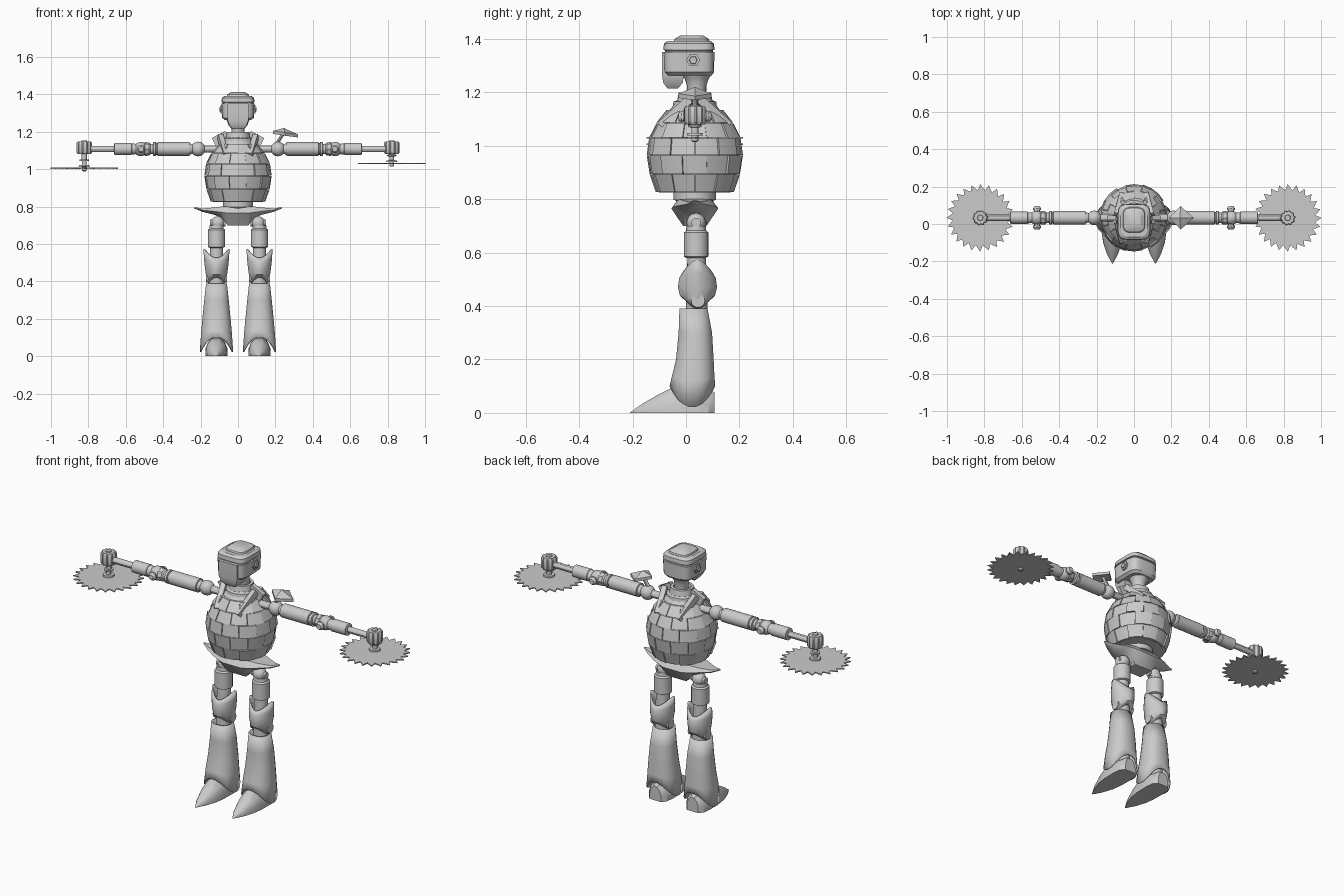
import bpy, bmesh, math
from mathutils import Vector

if "Cube" in bpy.data.objects:
    bpy.data.objects.remove(bpy.data.objects["Cube"])

Y = 0.033  # depth of the body axis
grey = bpy.data.materials.new("light_grey")
grey.diffuse_color = (0.6, 0.6, 0.6, 1)
grey.use_nodes = True
grey.node_tree.nodes["Principled BSDF"].inputs["Base Color"].default_value = grey.diffuse_color


def make(name, bm):
    bmesh.ops.recalc_face_normals(bm, faces=bm.faces)
    me = bpy.data.meshes.new(name)
    bm.to_mesh(me)
    bm.free()
    me.materials.append(grey)
    ob = bpy.data.objects.new(name, me)
    bpy.context.collection.objects.link(ob)
    return ob


def loft(name, rings, caps=True):
    """Skin a list of closed rings of points."""
    bm = bmesh.new()
    rv = [[bm.verts.new(p) for p in r] for r in rings]
    n = len(rv[0])
    for a, b in zip(rv, rv[1:]):
        for i in range(n):
            j = (i + 1) % n
            bm.faces.new((a[i], a[j], b[j], b[i]))
    if caps:
        bm.faces.new(rv[0][::-1])
        bm.faces.new(rv[-1])
    return make(name, bm)


def oval(z, rx, ry, cx=0, cy=Y, n=24, p=2, amp=0):
    """Superellipse ring; amp lifts the x sides and drops the y sides."""
    pts = []
    for i in range(n):
        a = math.tau * (i + 0.5) / n
        c, s = math.cos(a), math.sin(a)
        pts.append((cx + rx * math.copysign(abs(c) ** (2 / p), c),
                    cy + ry * math.copysign(abs(s) ** (2 / p), s),
                    z + amp * math.cos(2 * a)))
    return pts


def lathe(name, profile, origin=(0, Y, 0), axis=(0, 0, 1), n=20):
    """Turn (distance, radius) pairs around an axis."""
    q = Vector(axis).to_track_quat('Z', 'Y')
    o = Vector(origin)
    return loft(name, [[o + q @ Vector((r * math.cos(math.tau * i / n),
                                        r * math.sin(math.tau * i / n), t))
                        for i in range(n)] for t, r in profile])


def ball(name, c, r):
    prof = [(-r * math.cos(math.pi * k / 10), max(r * math.sin(math.pi * k / 10), 0.001))
            for k in range(11)]
    return lathe(name, prof, c)


def bar(name, a, b, w, h):
    """Flat strap between two points."""
    a, b = Vector(a), Vector(b)
    q = (b - a).to_track_quat('Z', 'X')
    rect = [(-w, -h), (w, -h), (w, h), (-w, h)]
    return loft(name, [[e + q @ Vector((x, y, 0)) for x, y in rect] for e in (a, b)])


# --- torso: inner core wrapped in staggered curved plates
prof = [(.825, .145), (.893, .168), (.965, .179), (1.03, .170), (1.085, .143), (1.135, .105), (1.18, .07)]
lathe("torso_core", [(z, r - .012) for z, r in prof], n=24)
for row, ((z0, r0), (z1, r1)) in enumerate(zip(prof[:-2], prof[1:-1])):
    bricks = 12
    for k in range(bricks):
        out = 0.004 * ((k * 5 + row * 3) % 3) - .003
        a0 = math.tau * (k + 0.5 * (row % 2)) / bricks
        rings = []
        for t in (0.01, 0.5, 0.99):
            a = a0 + math.tau / bricks * t
            rings.append([(r * math.cos(a), Y + r * math.sin(a), z) for r, z in
                          ((r0 - .03, z0 + .001), (r0 + out, z0 + .001),
                           (r1 + out, z1 - .001), (r1 - .03, z1 - .001))])
        loft("torso_plate", rings)

# --- collar, shoulder straps and neck
lathe("collar", [(1.13, .085), (1.165, .08), (1.17, .066), (1.2, .06), (1.2, .045), (1.17, .04)], n=16)
lathe("neck", [(1.16, .036), (1.225, .036), (1.25, .045), (1.275, .06)], (0, Y + .007, 0))
for s in (-1, 1):
    for d in (-1, 1):
        bar("shoulder_strap", (s * .095, Y + d * .015, 1.175), (s * .065, Y + d * .125, 1.075), .016, .014)
    bar("side_strap", (s * .105, Y, 1.185), (s * .06, Y, 1.1), .04, .012)

# --- head
hy = .011
loft("helmet", [oval(z, rx, ry, 0, hy, 24, 4.5) for z, rx, ry in
                ((1.262, .07, .085), (1.275, .085, .094), (1.35, .089, .096), (1.352, .083, .09),
                 (1.357, .083, .09), (1.359, .089, .096), (1.382, .086, .094), (1.392, .072, .08))])
loft("crown", [oval(z, rx, ry, 0, hy + .01, 24, 4) for z, rx, ry in
               ((1.385, .062, .07), (1.4, .057, .064), (1.413, .036, .042))])
loft("face_plate", [[(-w, f, z), (w, f, z), (w * 1.1, b, z), (-w * 1.1, b, z)] for z, w, f, b in
                    ((1.215, .03, -.07, -.03), (1.235, .046, -.085, -.012), (1.265, .056, -.09, -.008),
                     (1.35, .056, -.09, -.008))])
for s in (-1, 1):
    lathe("ear_bolt", [(.08, .026), (.094, .026), (.094, .016), (.1, .014)], (0, .027, 1.32), (s, 0, 0), 6)

# --- waist and winged pelvis
lathe("waist", [(.77, .07), (.795, .07), (.797, .08), (.83, .08)])
rings = []
for x, zt, zm, zb, d in ((-.235, .797, .794, .791, .003), (-.19, .79, .781, .772, .032),
                         (-.13, .795, .775, .757, .066), (-.09, .8, .77, .742, .082), (-.055, .8, .765, .7, .088),
                         (.055, .8, .765, .7, .088), (.09, .8, .77, .742, .082), (.13, .795, .775, .757, .066),
                         (.19, .79, .781, .772, .032), (.235, .797, .794, .791, .003)):
    rings.append([(x, Y + f * d, z) for f, z in
                  ((-.7, zt), (-1, zm), (-.5, zb), (.5, zb), (1, zm), (.7, zt))])
loft("pelvis_wing", rings)

for s in (-1, 1):
    # --- leg
    lx, ly = s * .115, .038
    ball("hip_ball", (s * .108, ly, .712), .036)
    lathe("hip_pin", [(-.042, .018), (.042, .018)], (s * .108, ly, .712), (1, 0, 0), 12)
    lathe("hip_socket", [(.66, .04), (.7, .036)], (lx, ly, 0))
    lathe("thigh", [(.58, .036), (.585, .046), (.675, .046), (.682, .038)], (lx, ly, 0))
    lathe("leg_core", [(.05, .04), (.35, .042), (.6, .034)], (lx, .04, 0))
    lathe("knee_pin", [(-.055, .026), (.055, .026)], (lx, .045, .42), (1, 0, 0), 14)
    knee = loft("knee_guard", [oval(z, rx, ry, lx, .043, 24, 1.7, amp) for z, rx, ry, amp in
                               ((.55, .07, .056, .024), (.515, .068, .069, .01), (.47, .062, .074, 0),
                                (.43, .055, .066, -.008), (.405, .046, .045, -.016))], False)
    shin = loft("shin_guard", [oval(z, rx, ry, lx, cy, 24, 2.3, amp) for z, rx, ry, cy, amp in
                               ((.39, .056, .053, .028, 0), (.3, .066, .063, .035, 0), (.2, .076, .071, .033, 0),
                                (.13, .083, .08, .027, -.008), (.062, .09, .086, .024, -.04))], False)
    for ob in (knee, shin):
        m = ob.modifiers.new("thickness", 'SOLIDIFY')
        m.thickness, m.offset = .008, -1
    rings = []
    for y, w, h in ((-.21, .003, .002), (-.16, .03, .037), (-.1, .05, .073), (-.045, .058, .1),
                    (.04, .06, .1), (.085, .054, .09), (.107, .035, .08)):
        rings.append([(lx + f * w, y, g * h) for f, g in
                      ((-1, 0), (1, 0), (.98, .4), (.75, .75), (.3, .97), (-.3, .97), (-.75, .75), (-.98, .4))])
    loft("foot", rings)

    # --- arm, measured outward from the body axis
    o, ax = (0, Y, 1.108), (s, 0, 0)
    lathe("shoulder_rod", [(.06, .02), (.2, .02)], o, ax, 12)
    ball("shoulder_ball", (s * .213, Y, 1.108), .039)
    lathe("upper_arm", [(.235, .022), (.258, .03), (.26, .037), (.43, .037), (.432, .031), (.438, .031),
                        (.44, .037), (.452, .037), (.455, .028), (.48, .026)], o, ax)
    ball("elbow_ball", (s * .52, Y, 1.108), .038)
    lathe("elbow_clamp", [(.465, .026), (.475, .035), (.497, .037), (.505, .03)], o, ax, 8)
    lathe("elbow_bolt", [(-.062, .014), (-.05, .022), (-.042, .022), (-.042, .016), (.042, .016),
                         (.042, .022), (.05, .022), (.062, .014)], (s * .518, Y, 1.108), (0, 1, 0), 12)
    lathe("forearm", [(.53, .026), (.568, .03), (.57, .033), (.66, .033), (.664, .018)], o, ax)
    lathe("wrist_rod", [(.65, .017), (.83, .017)], o, ax, 12)

    # --- saw motor, shaft and toothed blade
    sx = s * .822
    sz = 1.005 if s < 0 else 1.03
    flutes = 40
    loft("motor", [[(sx + r * math.cos(math.tau * i / flutes), Y + r * math.sin(math.tau * i / flutes), z)
                    for i in range(flutes) for r in [k * (.041 if i % 4 < 2 else .036)]]
                   for z, k in ((1.08, .85), (1.088, 1), (1.14, 1), (1.148, .88))])
    lathe("motor_cap", [(1.14, .02), (1.153, .014)], (sx, Y, 0), n=12)
    lathe("blade_shaft", [(sz - .016, .008), (sz - .012, .013), (sz + .008, .013), (sz + .009, .03),
                          (sz + .017, .028), (sz + .018, .013), (sz + .038, .013), (sz + .04, .025),
                          (sz + .047, .025), (sz + .048, .014), (1.09, .014)], (sx, Y, 0), n=16)
    teeth = 24
    loft("saw_blade", [[(sx + r * math.cos(a), Y + r * math.sin(a), z)
                        for i in range(teeth) for r, a in ((.18, math.tau * i / teeth),
                                                          (.148, math.tau * (i + .35) / teeth))]
                       for z in (sz - .003, sz + .003)])

# --- single raised shoulder guard on a strut
loft("guard_strut", [oval(z, r, r, x, Y, 10) for z, r, x in ((1.12, .012, .2), (1.16, .011, .222), (1.2, .011, .25))])
bm = bmesh.new()
top = bm.verts.new((.245, Y, 1.22))
low = bm.verts.new((.262, Y, 1.188))
rim = [[bm.verts.new((x, y, z + dz)) for x, y, z in
        ((.187, Y, 1.205), (.25, Y - .062, 1.195), (.32, Y, 1.186), (.25, Y + .062, 1.195))]
       for dz in (0, -.016)]
for i in range(4):
    j = (i + 1) % 4
    bm.faces.new((rim[0][i], rim[0][j], top))
    bm.faces.new((rim[1][j], rim[1][i], low))
    bm.faces.new((rim[0][i], rim[1][i], rim[1][j], rim[0][j]))
make("shoulder_guard", bm)

# --- smooth the curved surfaces, keep hard edges
bpy.ops.object.select_all(action='SELECT')
bpy.context.view_layer.objects.active = bpy.context.collection.objects[0]
bpy.ops.object.shade_smooth_by_angle(angle=math.radians(30))
